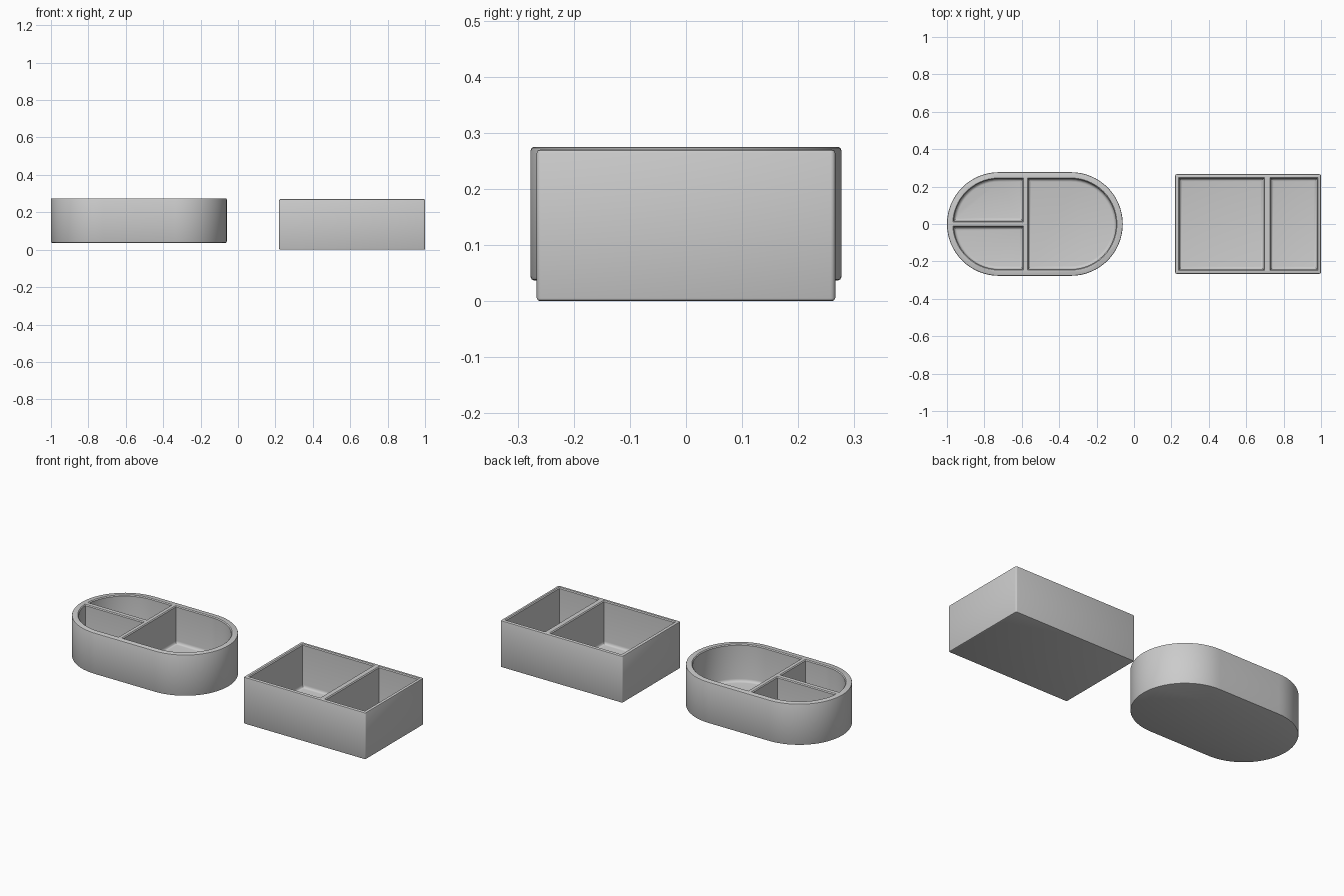
import bpy, bmesh
from math import cos, sin, pi, asin
from mathutils import Vector

if "Cube" in bpy.data.objects:
    bpy.data.objects.remove(bpy.data.objects["Cube"])


def arc(cx, cy, r, a0, a1, n):
    return [(cx + r * cos(a0 + (a1 - a0) * i / n), cy + r * sin(a0 + (a1 - a0) * i / n))
            for i in range(n + 1)]


def offset(pts, d):
    """Mitred offset of a convex counter-clockwise outline (positive = outward)."""
    v = [Vector(p) for p in pts]
    out = []
    for i, p in enumerate(v):
        e0 = (p - v[i - 1]).normalized()
        e1 = (v[(i + 1) % len(v)] - p).normalized()
        n0, n1 = Vector((e0.y, -e0.x)), Vector((e1.y, -e1.x))
        out.append(p + (n0 + n1) * (d / (1 + n0.dot(n1))))
    return out


def loft(name, outline, rings):
    """Closed solid through copies of the outline at (offset, z)."""
    bm = bmesh.new()
    loops = [[bm.verts.new((p.x, p.y, z)) for p in offset(outline, d)] for d, z in rings]
    n = len(outline)
    for a, b in zip(loops, loops[1:]):
        for i in range(n):
            j = (i + 1) % n
            bm.faces.new((a[i], a[j], b[j], b[i]))
    bm.faces.new(loops[0][::-1])
    bm.faces.new(loops[-1])
    bmesh.ops.recalc_face_normals(bm, faces=bm.faces)
    me = bpy.data.meshes.new(name)
    bm.to_mesh(me)
    bm.free()
    ob = bpy.data.objects.new(name, me)
    bpy.context.collection.objects.link(ob)
    return ob


def tray(name, outline, cavities, z0, z1, floor, b=0.006, r=0.016):
    edge = [(b * (1 - sin(t)), b * (1 - cos(t))) for t in (0, pi / 4, pi / 2)]
    rings = [(-i, z0 + h) for i, h in edge] + [(-i, z1 - h) for i, h in reversed(edge)]
    body = loft(name, outline, rings)
    # Hollow compartments with a filleted floor and a softened rim
    fillet = [(-r * (1 - sin(t * pi / 8)), floor + r * (1 - cos(t * pi / 8))) for t in range(5)]
    for c in cavities:
        cut = loft("compartment_cutter", c,
                   fillet + [(0, z1 - 0.005), (0.005, z1), (0.005, z1 + 0.1)])
        cut.hide_render = True
        bpy.context.view_layer.objects.active = body
        m = body.modifiers.new("hollow", 'BOOLEAN')
        m.operation, m.solver, m.object = 'DIFFERENCE', 'EXACT', cut
        bpy.ops.object.modifier_apply(modifier=m.name)
        bpy.data.objects.remove(cut)
    bpy.ops.object.select_all(action='DESELECT')
    body.select_set(True)
    bpy.context.view_layer.objects.active = body
    bpy.ops.object.shade_smooth_by_angle(angle=pi / 6)
    return body


def rect(x0, x1, y):
    return [(x0, -y), (x1, -y), (x1, y), (x0, y)]


# Oval tray: one large rounded compartment and two small ones
R, W = 0.277, 0.036
xl, xr = -1 + R, -0.06 - R
ri, gap = R - W, 0.017
oval = arc(xr, 0, R, -pi / 2, pi / 2, 32) + arc(xl, 0, R, pi / 2, 3 * pi / 2, 32)
large = arc(xr, 0, ri, -pi / 2, pi / 2, 28) + [(-0.565, ri), (-0.565, -ri)]
back = arc(xl, 0, ri, pi / 2, pi - asin(gap / ri), 14) + [(-0.595, gap), (-0.595, ri)]
front = [(x, -y) for x, y in reversed(back)]
tray("oval_tray", oval, [large, back, front], 0.037, 0.275, 0.06)

# Rectangular tray: two compartments side by side
c = 0.008
box = []
for k, (x, y) in enumerate(rect(0.22 + c, 1 - c, 0.266 - c)):
    box += arc(x, y, c, pi + k * pi / 2, pi * 1.5 + k * pi / 2, 3)
tray("rectangular_tray", box, [rect(0.243, 0.694, 0.243), rect(0.731, 0.979, 0.243)],
     0.0, 0.27, 0.022)
